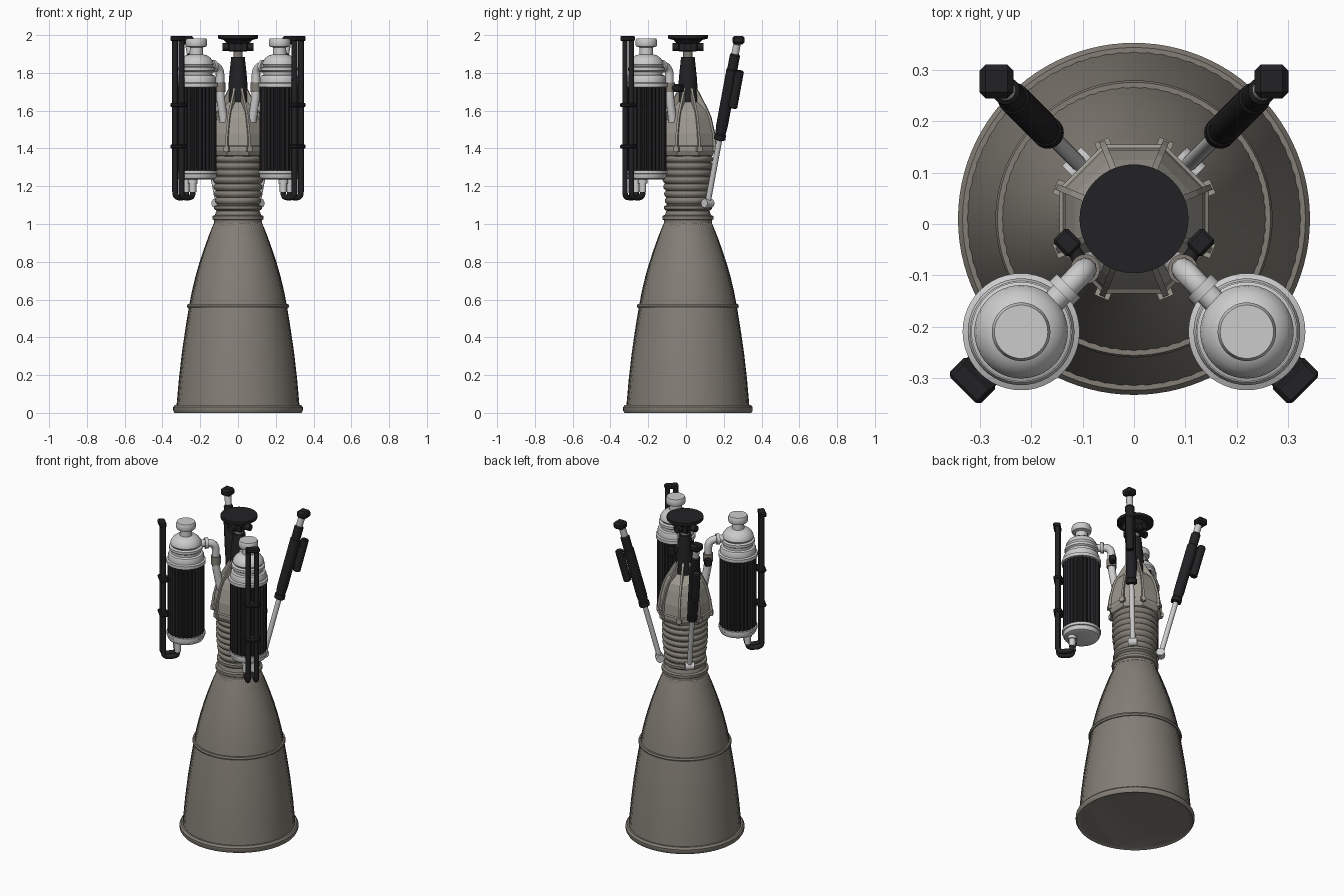
import bpy, bmesh, math
from mathutils import Vector, Matrix

if "Cube" in bpy.data.objects:
    bpy.data.objects.remove(bpy.data.objects["Cube"])

CY = 0.01            # engine axis sits slightly behind y = 0
UP = Vector((0, 0, 1))


def material(name, col):
    m = bpy.data.materials.new(name)
    m.diffuse_color = (*col, 1)
    m.use_nodes = True
    m.node_tree.nodes["Principled BSDF"].inputs["Base Color"].default_value = m.diffuse_color
    return m


METAL = material("warm_metal", (0.23, 0.21, 0.18))
PALE = material("pale_metal", (0.34, 0.32, 0.28))
WHITE = material("light_grey", (0.56, 0.56, 0.54))
BLACK = material("black", (0.016, 0.016, 0.018))


def finish(name, bm, mat, smooth=True):
    bmesh.ops.recalc_face_normals(bm, faces=bm.faces)
    if smooth:
        for f in bm.faces:
            f.smooth = True
        for e in bm.edges:
            e.smooth = len(e.link_faces) == 2 and e.calc_face_angle(0) < math.radians(32)
    me = bpy.data.meshes.new(name)
    bm.to_mesh(me)
    bm.free()
    me.materials.append(mat)
    ob = bpy.data.objects.new(name, me)
    bpy.context.collection.objects.link(ob)
    return ob


def lathe(name, profile, mat, origin=(0, CY, 0), axis=UP, segs=48, ripple=0.0, smooth=True, phase=0.0):
    """Revolve (radius, height) pairs; ripple pulls every other column in."""
    bm = bmesh.new()
    rot = Vector(axis).to_track_quat('Z', 'Y') if Vector(axis).normalized() != UP else Matrix.Identity(3).to_quaternion()
    rings = []
    for r, h in profile:
        ring = []
        for i in range(segs):
            a = 2 * math.pi * i / segs + phase
            q = r - (ripple if i % 2 else 0)
            ring.append(bm.verts.new(Vector(origin) + rot @ Vector((q * math.cos(a), q * math.sin(a), h))))
        rings.append(ring)
    for lo, hi in zip(rings, rings[1:]):
        for i in range(segs):
            j = (i + 1) % segs
            bm.faces.new((lo[i], lo[j], hi[j], hi[i]))
    bm.faces.new(rings[0])
    bm.faces.new(rings[-1])
    return finish(name, bm, mat, smooth)


def rod(name, a, b, r, mat, segs=24):
    d = Vector(b) - Vector(a)
    return lathe(name, [(r, 0), (r, d.length)], mat, a, d, segs)


def box(name, centre, size, mat, turn=0.0, bevel=0.006):
    bm = bmesh.new()
    bmesh.ops.create_cube(bm, size=1, matrix=Matrix.Translation(centre) @ Matrix.Rotation(turn, 4, 'Z')
                          @ Matrix.Diagonal((*size, 1)))
    bmesh.ops.bevel(bm, geom=bm.edges[:], offset=bevel, segments=1, affect='EDGES')
    return finish(name, bm, mat, False)


def pipe(name, pts, r, mat, bend=0.04):
    """Round tube through points with rounded corners."""
    pts = [Vector(p) for p in pts]
    path = [pts[0]]
    for p, c, n in zip(pts, pts[1:], pts[2:]):
        u = c + (p - c).normalized() * min(bend, (p - c).length * .49)
        v = c + (n - c).normalized() * min(bend, (n - c).length * .49)
        for k in range(7):
            t = k / 6
            path.append(u * (1 - t) ** 2 + c * 2 * t * (1 - t) + v * t * t)
    path.append(pts[-1])
    cu = bpy.data.curves.new(name, 'CURVE')
    cu.dimensions = '3D'
    cu.bevel_depth = r
    cu.bevel_resolution = 3
    cu.use_fill_caps = True
    sp = cu.splines.new('POLY')
    sp.points.add(len(path) - 1)
    for q, p in zip(sp.points, path):
        q.co = (*p, 1)
    cu.materials.append(mat)
    ob = bpy.data.objects.new(name, cu)
    bpy.context.collection.objects.link(ob)


def plate(name, pts, thick, mat, angle):
    """Upright radial plate from (radius, height) points around the engine axis."""
    bm = bmesh.new()
    d = Vector((math.cos(angle), math.sin(angle), 0))
    side = Vector((-d.y, d.x, 0)) * thick / 2
    a, b = [[bm.verts.new(Vector((0, CY, z)) + d * r + side * s) for r, z in pts] for s in (-1, 1)]
    bm.faces.new(a)
    bm.faces.new(b)
    for i in range(len(a)):
        j = (i + 1) % len(a)
        bm.faces.new((a[i], a[j], b[j], b[i]))
    finish(name, bm, mat, False)


# nozzle bell: hollow shell with fine vertical channels
bell = [(0.12, 1.02), (0.134, 0.99), (0.158, 0.93), (0.183, 0.86), (0.206, 0.79), (0.226, 0.72),
        (0.245, 0.64), (0.260, 0.56), (0.278, 0.45), (0.297, 0.32), (0.313, 0.18), (0.328, 0.01)]
inner = [(r - 0.012, z) for r, z in reversed(bell)]
lathe("nozzle_bell", bell + inner, METAL, segs=144, ripple=0.002)
lathe("nozzle_exit_rim", [(0.318, 0.008), (0.336, 0.0), (0.343, 0.012), (0.343, 0.03), (0.334, 0.042),
                          (0.318, 0.042), (0.318, 0.008)], METAL, segs=96)
lathe("nozzle_mid_band", [(0.25, 0.555), (0.266, 0.555), (0.27, 0.565), (0.266, 0.576), (0.25, 0.576)], METAL, segs=96)

# throat collar and ringed combustion chamber
lathe("throat_collar", [(0.12, 1.005), (0.127, 1.005), (0.127, 1.02), (0.135, 1.025), (0.135, 1.042), (0.122, 1.048),
                        (0.114, 1.07), (0.127, 1.08), (0.127, 1.095), (0.112, 1.1)], METAL, segs=64)
ribs = [(0.112, 1.09)]
for k in range(7):
    z, r = 1.105 + k * 0.037, 0.118 + min(k, 3) * 0.004
    ribs += [(r - 0.006, z), (r + 0.002, z + 0.01), (r + 0.004, z + 0.018), (r + 0.002, z + 0.026), (r - 0.006, z + 0.034)]
lathe("chamber_rings", ribs + [(0.12, 1.375)], METAL, segs=64)

# eight-sided injector housing with corner straps
K = 1 / math.cos(math.pi / 8)
lathe("injector_housing", [(r * K, z) for r, z in ((0.115, 1.355), (0.132, 1.362), (0.145, 1.39), (0.145, 1.41),
      (0.138, 1.415), (0.134, 1.48), (0.115, 1.56), (0.1, 1.6), (0.055, 1.645))], PALE, segs=8, smooth=False, phase=math.pi / 8)
for k in range(8):
    a = math.pi / 8 + k * math.pi / 4
    plate("corner_strap", [(0.12, 1.38), (0.163, 1.38), (0.163, 1.42), (0.154, 1.48), (0.133, 1.565), (0.112, 1.61),
                           (0.05, 1.72), (0.03, 1.72)], 0.012, PALE, a)
    plate("strap_foot", [(0.14, 1.385), (0.166, 1.385), (0.166, 1.41), (0.14, 1.41)], 0.03, PALE, a)

# dark thrust cone, gimbal block and mounting disc
lathe("thrust_cone", [(0.056, 1.61), (0.054, 1.68), (0.047, 1.78), (0.038, 1.865), (0.036, 1.885)], BLACK)
rod("gimbal_post", (0, CY, 1.87), (0, CY, 1.97), 0.025, METAL)
box("gimbal_block", (0, CY, 1.937), (0.1, 0.1, 0.05), BLACK)
rod("gimbal_pin_x", (-0.082, CY, 1.937), (0.082, CY, 1.937), 0.02, BLACK)
rod("gimbal_pin_y", (0, CY - 0.082, 1.937), (0, CY + 0.082, 1.937), 0.02, BLACK)
lathe("mounting_disc", [(0.05, 1.95), (0.065, 1.962), (0.075, 1.974), (0.106, 1.982), (0.106, 2.0)], BLACK, segs=64)

for s in (-1, 1):
    # pump canisters at the front corners
    c = Vector((s * 0.22, -0.21, 0))
    lathe("canister_body", [(0.107, 1.27), (0.107, 1.735)], BLACK, c, segs=56, ripple=0.010, smooth=False)
    lathe("canister_base", [(0.088, 1.235), (0.1, 1.24), (0.106, 1.25), (0.106, 1.265), (0.112, 1.267), (0.112, 1.284),
                            (0.09, 1.284)], WHITE, c)
    lathe("canister_head", [(0.095, 1.722), (0.114, 1.725), (0.114, 1.745), (0.104, 1.75), (0.104, 1.775), (0.099, 1.785),
                            (0.086, 1.79), (0.086, 1.805), (0.097, 1.812), (0.097, 1.828), (0.084, 1.834), (0.091, 1.845),
                            (0.088, 1.86), (0.076, 1.878), (0.058, 1.892), (0.036, 1.898), (0.035, 1.935), (0.054, 1.94),
                            (0.057, 1.947), (0.057, 1.97), (0.052, 1.982)], WHITE, c)

    # feed pipe from canister head into the housing
    pipe("feed_pipe", [(s * 0.17, -0.165, 1.835), (s * 0.095, -0.088, 1.835), (s * 0.095, -0.088, 1.68),
                       (s * 0.075, -0.07, 1.54)], 0.023, WHITE, 0.05)
    rod("feed_flange", (s * 0.141, -0.135, 1.835), (s * 0.127, -0.121, 1.835), 0.033, WHITE)
    rod("feed_coupling", (s * 0.095, -0.088, 1.70), (s * 0.095, -0.088, 1.75), 0.029, METAL)
    rod("valve_stem", (s * 0.095, -0.088, 1.72), (s * 0.125, -0.04, 1.72), 0.014, BLACK)
    box("valve_actuator", (s * 0.13, -0.036, 1.72), (0.046, 0.04, 0.04), BLACK, s * math.pi / 4)

    # twin cable conduits outside each canister
    out = Vector((s, -1, 0)).normalized()
    tan = Vector((-out.y, out.x, 0))
    turn = math.atan2(out.y, out.x)
    for t in (-0.024, 0.024):
        p = c + out * 0.136 + tan * t
        q = c + out * 0.052 + tan * t
        pipe("conduit", [p + UP * 1.98, p + UP * 1.14, q + UP * 1.14, q + UP * 1.19], 0.015, BLACK, 0.03)
        rod("conduit_fitting", q + UP * 1.17, q + UP * 1.245, 0.019, WHITE)
        rod("fitting_collar", q + UP * 1.215, q + UP * 1.24, 0.025, WHITE)
    box("conduit_cap", c + out * 0.14 + UP * 1.982, (0.042, 0.08, 0.026), BLACK, turn)
    for z in (1.41, 1.63):
        box("conduit_clamp", c + out * 0.134 + UP * z, (0.05, 0.086, 0.022), BLACK, turn)
        box("clamp_arm", c + out * 0.105 + UP * z, (0.05, 0.035, 0.022), BLACK, turn)

    # steering actuators at the rear corners
    a = Vector((s * 0.105, 0.115, 1.11))
    b = Vector((s * 0.265, 0.275, 1.98))
    d = (b - a).normalized()
    rod("actuator_rod", a, a + d * 0.84, 0.015, WHITE)
    lathe("actuator_cylinder", [(0.02, 0.345), (0.031, 0.35), (0.031, 0.375), (0.027, 0.38), (0.031, 0.42), (0.031, 0.73),
                                (0.027, 0.735), (0.027, 0.81), (0.018, 0.82)], BLACK, a, d, 32)
    perp = Vector((s, 1, 0)).normalized()
    perp = (perp - d * perp.dot(d)).normalized()
    lathe("actuator_reservoir", [(0.018, 0.535), (0.023, 0.54), (0.023, 0.735), (0.018, 0.74)], BLACK, a + perp * 0.055, d, 24)
    for t in (0.56, 0.7):
        rod("reservoir_link", a + d * t, a + d * t + perp * 0.055, 0.015, BLACK)
    rod("actuator_neck", a + d * 0.81, a + d * 0.87, 0.02, WHITE)
    box("actuator_head", (s * 0.268, 0.278, 1.974), (0.066, 0.066, 0.045), BLACK, 0, 0.012)
    side = Vector((-s, 1, 0)).normalized() if s > 0 else Vector((1, 1, 0)).normalized()
    rod("actuator_foot", a - side * 0.026, a + side * 0.026, 0.024, WHITE)
    rod("foot_lug", (s * 0.07, 0.08, 1.105), a, 0.016, PALE)
